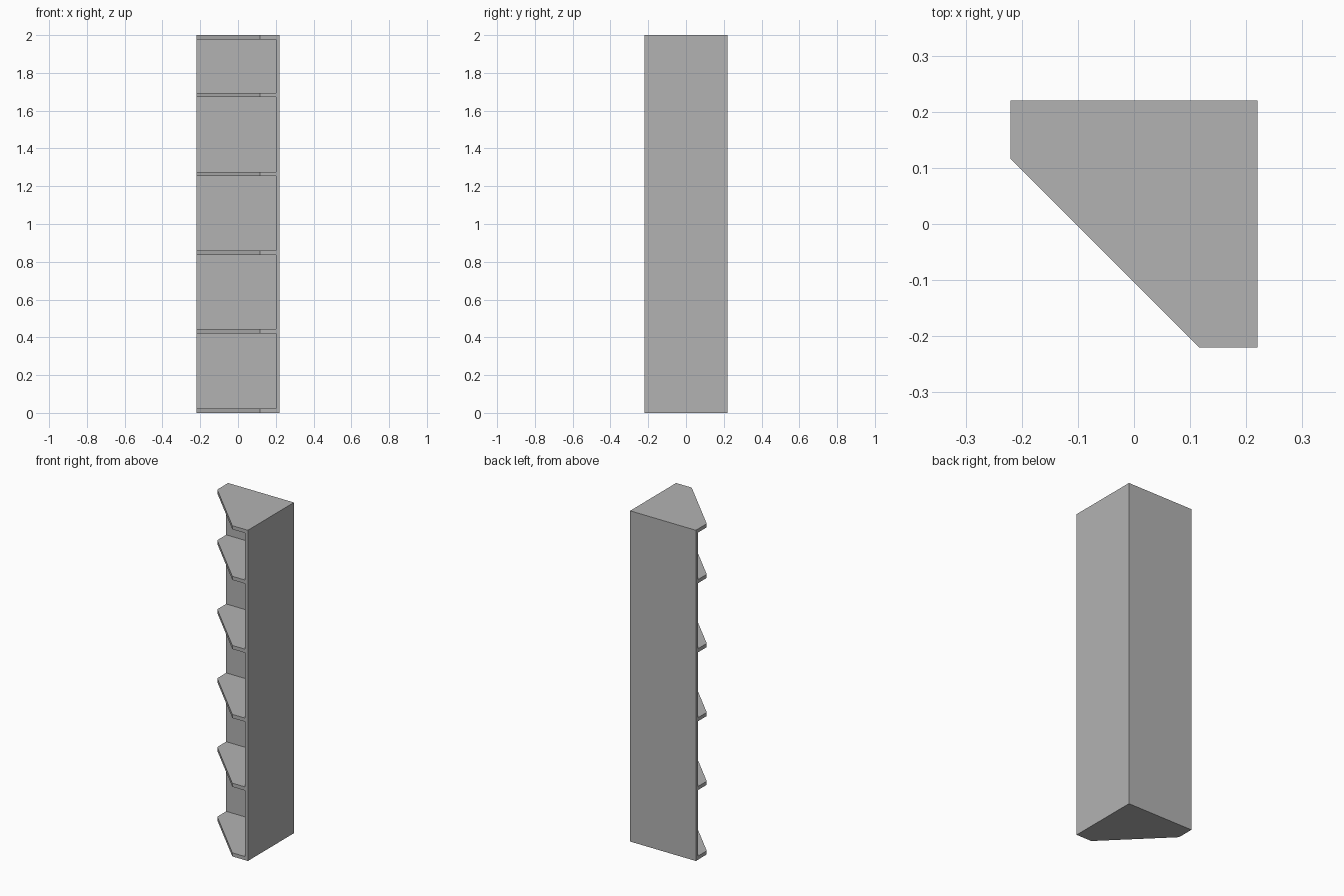
import bpy
import bmesh

cube = bpy.data.objects.get("Cube")
if cube:
    bpy.data.objects.remove(cube, do_unlink=True)

HALF = 0.22      # half the footprint
INNER = 0.201    # inner face of both walls
NOSE = 0.116     # where the slanted shelf front begins
THICK = 0.022    # shelf thickness
HEIGHT = 2.0

grey = bpy.data.materials.new("plain grey")
grey.use_nodes = True
colour = (0.45, 0.45, 0.45, 1)
grey.diffuse_color = colour
grey.node_tree.nodes["Principled BSDF"].inputs["Base Color"].default_value = colour


def prism(name, outline, bottom, top):
    """Extrude a flat outline upward into a solid part."""
    bm = bmesh.new()
    base = bm.faces.new([bm.verts.new((x, y, bottom)) for x, y in outline])
    grown = bmesh.ops.extrude_face_region(bm, geom=[base])
    for v in grown["geom"]:
        if isinstance(v, bmesh.types.BMVert):
            v.co.z = top
    bmesh.ops.recalc_face_normals(bm, faces=bm.faces)
    mesh = bpy.data.meshes.new(name)
    bm.to_mesh(mesh)
    bm.free()
    mesh.materials.append(grey)
    obj = bpy.data.objects.new(name, mesh)
    bpy.context.collection.objects.link(obj)
    return obj


# Two tall panels meeting at the back corner
prism("back_panel", [(-HALF, INNER), (INNER, INNER), (INNER, HALF), (-HALF, HALF)], 0, HEIGHT)
prism("side_panel", [(INNER, -HALF), (HALF, -HALF), (HALF, HALF), (INNER, HALF)], 0, HEIGHT)

# Corner shelves with a slanted front, fitted between the panels
shelf = [(-HALF, INNER), (-HALF, NOSE), (NOSE, -HALF), (INNER, -HALF), (INNER, INNER)]
for i, z in enumerate((0, 0.421, 0.837, 1.254, 1.672, HEIGHT - THICK)):
    prism(f"shelf_{i + 1}", shelf, z, z + THICK)
